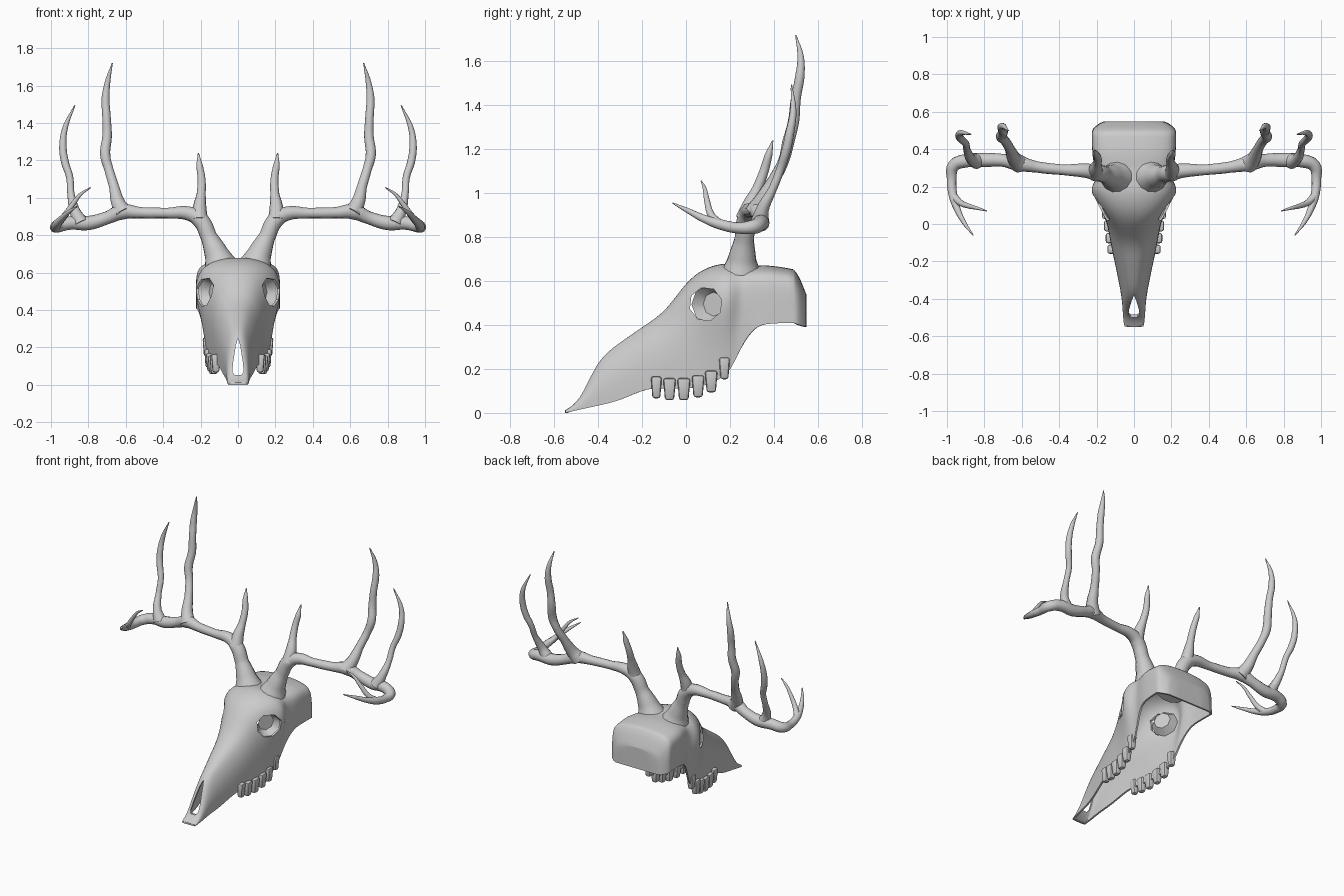
import bpy, bmesh, math
from mathutils import Vector, Matrix

if "Cube" in bpy.data.objects:
    bpy.data.objects.remove(bpy.data.objects["Cube"])


def add_mesh(name, bm):
    me = bpy.data.meshes.new(name)
    bm.to_mesh(me)
    bm.free()
    ob = bpy.data.objects.new(name, me)
    bpy.context.collection.objects.link(ob)
    return ob


def select(ob):
    bpy.ops.object.select_all(action='DESELECT')
    ob.select_set(True)
    bpy.context.view_layer.objects.active = ob


def finish(ob, mirror=False, angle=40):
    select(ob)
    if mirror:
        ob.modifiers.new("mirror", 'MIRROR').use_mirror_merge = False
    bpy.ops.object.convert(target='MESH')
    bpy.ops.object.shade_smooth_by_angle(angle=math.radians(angle))


def prism(name, outline, axis, a, b):
    """Closed prism of a 2D outline along axis 'X' (y,z) or 'Y' (x,z)."""
    bm = bmesh.new()
    place = (lambda p, q, d: (d, p, q)) if axis == 'X' else (lambda p, q, d: (p, d, q))
    lo = [bm.verts.new(place(p, q, a)) for p, q in outline]
    hi = [bm.verts.new(place(p, q, b)) for p, q in outline]
    n = len(lo)
    bm.faces.new(lo)
    bm.faces.new(hi[::-1])
    for i in range(n):
        bm.faces.new((lo[i], hi[i], hi[(i + 1) % n], lo[(i + 1) % n]))
    bmesh.ops.recalc_face_normals(bm, faces=bm.faces)
    ob = add_mesh(name, bm)
    ob.hide_render = True
    return ob


# Skull shell: arches open at the bottom
# y, top z, bottom z, half widths at shoulder, upper, lower, bottom
stations = [
    (-.55, .012, .0, .045, .05, .052, .052),
    (-.485, .05, .015, .045, .055, .06, .06),
    (-.405, .245, .032, .035, .055, .065, .062),
    (-.30, .322, .055, .05, .075, .085, .08),
    (-.18, .405, .115, .07, .10, .11, .108),
    (-.09, .465, .11, .085, .12, .13, .122),
    (.0, .60, .11, .11, .14, .145, .138),
    (.08, .66, .12, .17, .187, .165, .152),
    (.16, .683, .155, .205, .242, .192, .168),
    (.205, .682, .195, .205, .24, .197, .172),
    (.25, .675, .30, .185, .195, .195, .185),
    (.31, .67, .395, .20, .215, .212, .21),
    (.38, .675, .408, .212, .225, .225, .222),
    (.49, .655, .41, .21, .225, .225, .225),
    (.515, .625, .40, .19, .215, .22, .22),
    (.548, .54, .392, .14, .16, .165, .17),
]
bm = bmesh.new()
rings = []
for y, zt, zb, ws, wu, wl, wb in stations:
    h = zt - zb
    half = [(ws * .5, zt - .015 * h), (ws, zt - .11 * h), (wu, zt - .35 * h),
            (wl, zt - .65 * h), (wb, zb)]
    pts = [(-x, z) for x, z in half[::-1]] + [(0, zt)] + half
    rings.append([bm.verts.new((x, y, z)) for x, z in pts])
n = len(rings[0])
for a, b in zip(rings, rings[1:]):
    for j in range(n - 1):
        bm.faces.new((a[j], a[j + 1], b[j + 1], b[j]))
for ring, flip in ((rings[0], True), (rings[-1], False)):
    for j in range(n // 2):
        f = [ring[j], ring[j + 1], ring[n - 2 - j], ring[n - 1 - j]]
        f = f[:2] + f[3:] if j == n // 2 - 1 else f
        bm.faces.new(f[::-1] if flip else f)
crease = bm.edges.layers.float.new("crease_edge")
for k in (0, -1, -3):
    for a, b in zip(rings[k], rings[k][1:]):
        bm.edges.get((a, b))[crease] = .7
skull = add_mesh("skull", bm)
sub = skull.modifiers.new("smooth", 'SUBSURF')
sub.levels = sub.render_levels = 2
sol = skull.modifiers.new("bone", 'SOLIDIFY')
sol.thickness, sol.offset = .012, -1

# Openings for eyes and nose
octagon = [(.09 + .075 * math.cos(math.pi / 4 * (i + .35)),
            .495 + .078 * math.sin(math.pi / 4 * (i + .35))) for i in range(8)]
drop = [(0, .25), (.012, .21), (.026, .12), (.03, .07), (.018, .052),
        (-.018, .052), (-.03, .07), (-.026, .12), (-.012, .21)]
cutters = [prism("eye_cutter", octagon, 'X', -.5, .5),
           prism("nose_cutter", drop, 'Y', -.7, -.33)]
for c in cutters:
    m = skull.modifiers.new(c.name, 'BOOLEAN')
    m.operation, m.object = 'DIFFERENCE', c
finish(skull)
for c in cutters:
    bpy.data.objects.remove(c)

# Recessed eye sockets
bm = bmesh.new()
axis = Vector((.87, -.5, 0))
bmesh.ops.create_cone(bm, cap_ends=True, segments=8, radius1=.055, radius2=.088, depth=.05)
bm.faces.ensure_lookup_table()
bmesh.ops.delete(bm, geom=[f for f in bm.faces if f.calc_center_median().z > .02],
                 context='FACES_ONLY')
bm.transform(Matrix.Translation(Vector((.19, .09, .495)) - axis * .047)
             @ axis.to_track_quat('Z', 'Y').to_matrix().to_4x4())
finish(add_mesh("eye_socket", bm), True)

# Cheek teeth
bm = bmesh.new()
for y, z, w in ((-.135, .068, .05), (-.075, .06, .058), (-.01, .06, .06),
                (.055, .073, .058), (.115, .095, .058), (.175, .155, .05)):
    x = .118 + (y + .135) * .15
    r = bmesh.ops.create_cube(bm, size=1)
    for v in r['verts']:
        taper = .72 if v.co.z < 0 else 1
        v.co = (x + v.co.x * .05 * taper, y + v.co.y * w * taper, z + .048 + v.co.z * .1)
bmesh.ops.bevel(bm, geom=bm.edges[:], offset=.012, segments=2, affect='EDGES', profile=.5)
finish(add_mesh("teeth", bm), True)


# Antlers: tapered tubes (x, y, z, radius)
def limb(name, pts):
    cu = bpy.data.curves.new(name, 'CURVE')
    cu.dimensions = '3D'
    cu.bevel_depth, cu.bevel_resolution = 1, 4
    cu.resolution_u = 6
    cu.use_fill_caps = True
    sp = cu.splines.new('BEZIER')
    sp.bezier_points.add(len(pts) - 1)
    for p, (x, y, z, r) in zip(sp.bezier_points, pts):
        p.co, p.radius = (x, y, z), r
        p.handle_left_type = p.handle_right_type = 'AUTO'
    ob = bpy.data.objects.new(name, cu)
    bpy.context.collection.objects.link(ob)
    finish(ob, True, 60)


limb("main_beam", [
    (.09, .25, .63, .095), (.115, .255, .70, .066), (.155, .265, .79, .045),
    (.20, .275, .88, .045), (.26, .285, .915, .038), (.38, .29, .918, .028),
    (.52, .305, .92, .03), (.62, .325, .925, .042), (.70, .34, .893, .034),
    (.80, .342, .865, .038), (.90, .338, .865, .036), (.965, .31, .848, .034),
    (.975, .24, .842, .026), (.967, .15, .86, .024), (.945, .08, .885, .018),
    (.91, .01, .92, .012), (.86, -.06, .955, .003)])
limb("brow_tine", [
    (.205, .27, .88, .045), (.205, .295, .95, .036), (.197, .325, 1.02, .024),
    (.195, .355, 1.10, .021), (.205, .375, 1.17, .018), (.212, .395, 1.24, .003)])
limb("long_tine", [
    (.61, .32, .915, .05), (.64, .35, .97, .038), (.663, .40, 1.06, .027),
    (.69, .445, 1.15, .025), (.71, .465, 1.23, .028), (.70, .49, 1.33, .026),
    (.703, .50, 1.43, .023), (.708, .518, 1.53, .022), (.697, .522, 1.62, .015),
    (.672, .50, 1.72, .003)])
limb("rear_tine", [
    (.84, .335, .865, .042), (.872, .35, .93, .028), (.893, .395, 1.02, .019),
    (.90, .43, 1.11, .019), (.925, .455, 1.19, .021), (.936, .472, 1.27, .02),
    (.925, .488, 1.37, .015), (.872, .48, 1.495, .003)])
limb("front_tine", [
    (.967, .15, .86, .022), (.93, .115, .90, .017), (.88, .095, .97, .013),
    (.84, .085, 1.02, .009), (.788, .07, 1.055, .003)])
